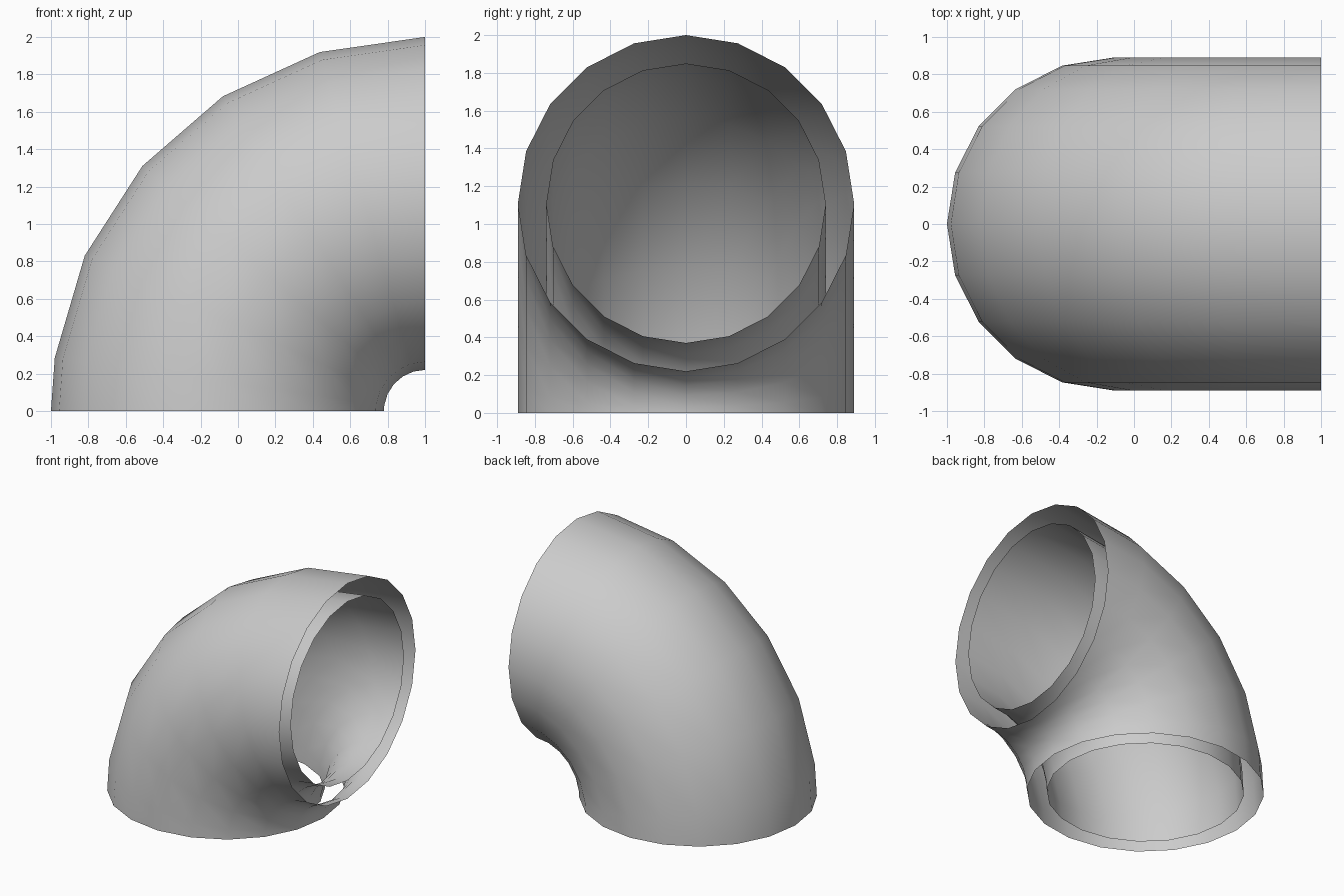
import bpy
import bmesh
from math import radians
from mathutils import Matrix, Vector

cube = bpy.data.objects.get("Cube")
if cube:
    bpy.data.objects.remove(cube, do_unlink=True)

SIDES = 20
BEND = 1.11                      # bend radius of the pipe's centre line
PIVOT = Vector((1, 0, 0))        # corner that the pipe bends around
STEP = 90 / 5.5                  # one short step, then five full steps

grey = bpy.data.materials.new("plain grey")
grey.use_nodes = True
colour = (0.6, 0.6, 0.6, 1)
grey.diffuse_color = colour
grey.node_tree.nodes["Principled BSDF"].inputs["Base Color"].default_value = colour


def bent_pipe(name, radius, facing):
    """Sweep an open circle through a quarter turn; facing is 1 out, -1 in."""
    bm = bmesh.new()
    bmesh.ops.create_circle(bm, segments=SIDES, radius=radius,
                            matrix=Matrix.Translation((1 - BEND, 0, 0)))
    ring = bm.edges[:]
    for angle, steps in ((STEP / 2, 1), (STEP * 5, 5)):
        result = bmesh.ops.spin(bm, geom=ring, cent=PIVOT, axis=(0, 1, 0),
                                angle=radians(angle), steps=steps)
        ring = [g for g in result["geom_last"] if isinstance(g, bmesh.types.BMEdge)]
    bmesh.ops.remove_doubles(bm, verts=bm.verts, dist=0.0001)

    # Turn each face away from, or towards, the centre line
    bm.normal_update()
    for face in bm.faces:
        middle = face.calc_center_median()
        arm = middle - PIVOT
        arm.y = 0
        centre = PIVOT + arm.normalized() * BEND
        if face.normal.dot(middle - centre) * facing < 0:
            face.normal_flip()
        face.smooth = True

    mesh = bpy.data.meshes.new(name)
    bm.to_mesh(mesh)
    bm.free()
    mesh.materials.append(grey)
    obj = bpy.data.objects.new(name, mesh)
    bpy.context.collection.objects.link(obj)


# Two separate shells, open at both ends with a gap between them
bent_pipe("outer_pipe_wall", 0.89, 1)
bent_pipe("inner_pipe_wall", 0.74, -1)
